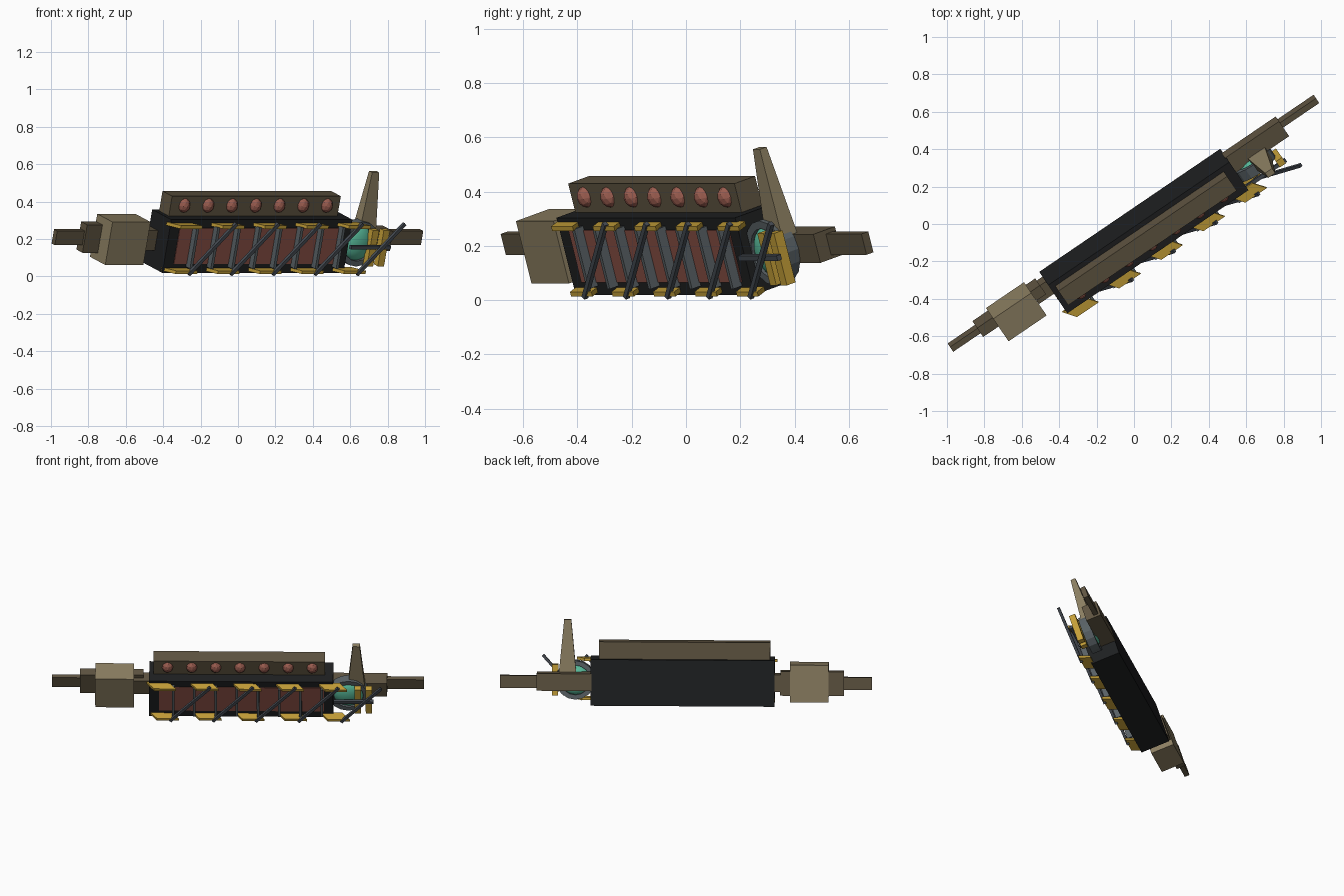
import bpy, bmesh
from math import radians, pi
from mathutils import Matrix, Vector

cube = bpy.data.objects.get("Cube")
if cube:
    bpy.data.objects.remove(cube, do_unlink=True)

# Whole assembly is turned about z and leans forward about its long axis
POSE = (Matrix.Translation((-0.003, 0.004, 0.21))
        @ Matrix.Rotation(radians(34.2), 4, 'Z') @ Matrix.Rotation(radians(16.8), 4, 'X'))


def material(name, r, g, b):
    m = bpy.data.materials.new(name)
    m.use_nodes = True
    m.diffuse_color = (r, g, b, 1)
    m.node_tree.nodes["Principled BSDF"].inputs["Base Color"].default_value = (r, g, b, 1)
    return m


BLACK = material("black", 0.013, 0.014, 0.015)
TAN = material("tan", 0.26, 0.21, 0.12)
BROWN = material("dark_brown", 0.115, 0.09, 0.053)
YELLOW = material("yellow", 0.56, 0.35, 0.04)
STEEL = material("steel", 0.10, 0.12, 0.13)
DARK = material("dark_steel", 0.06, 0.07, 0.085)
RED = material("brick_red", 0.25, 0.08, 0.06)
PINK = material("clay_red", 0.33, 0.11, 0.08)
TEAL = material("teal", 0.10, 0.50, 0.33)


def finish(bm, name, mat):
    """Pose the mesh and add it as an object."""
    mesh = bpy.data.meshes.new(name)
    bmesh.ops.recalc_face_normals(bm, faces=bm.faces)
    bm.transform(POSE)
    bm.to_mesh(mesh)
    bm.free()
    mesh.materials.append(mat)
    ob = bpy.data.objects.new(name, mesh)
    bpy.context.collection.objects.link(ob)
    return ob


def box(name, mat, along, out, up, taper=(1, 1), shear=0):
    """Box from (min, max) ranges along the length, toward the front and upward."""
    mid = [(r[0] + r[1]) / 2 for r in (along, out, up)]
    size = [r[1] - r[0] for r in (along, out, up)]
    bm = bmesh.new()
    bmesh.ops.create_cube(bm, size=1)
    for v in bm.verts:
        t = taper if v.co.z > 0 else (1, 1)
        x = mid[0] + v.co.x * size[0] * t[0] - v.co.y * shear
        y = -mid[1] + v.co.y * size[1] * t[1]
        v.co = (x, y, mid[2] + v.co.z * size[2])
    return finish(bm, name, mat)


def rod(name, mat, start, end, width):
    """Square rod between two (along, out, up) points."""
    p, q = (Vector((a, -b, c)) for a, b, c in (start, end))
    d = q - p
    bm = bmesh.new()
    bmesh.ops.create_cube(bm, size=1)
    bm.transform(Matrix.Translation((p + q) / 2) @ d.to_track_quat('Z', 'Y').to_matrix().to_4x4()
                 @ Matrix.Diagonal((width, width, d.length, 1)))
    return finish(bm, name, mat)


def ball(name, mat, centre, scale, detail):
    a, b, c = centre
    bm = bmesh.new()
    bmesh.ops.create_icosphere(bm, subdivisions=detail, radius=1)
    bm.transform(Matrix.Translation((a, -b, c)) @ Matrix.Diagonal((*scale, 1)))
    return finish(bm, name, mat)


def ring(name, mat, centre, outer, inner, depth, sides=16):
    """Flat ring facing the front."""
    bm = bmesh.new()
    profile = [(inner, -depth / 2), (outer, -depth / 2), (outer, depth / 2), (inner, depth / 2)]
    vs = [bm.verts.new((r, y, 0)) for r, y in profile]
    edges = [bm.edges.new((vs[i], vs[(i + 1) % 4])) for i in range(4)]
    bmesh.ops.spin(bm, geom=vs + edges, cent=(0, 0, 0), axis=(0, 1, 0),
                   angle=2 * pi, steps=sides, use_merge=True)
    bmesh.ops.remove_doubles(bm, verts=bm.verts, dist=0.0005)
    a, b, c = centre
    bm.transform(Matrix.Translation((a, -b, c)))
    return finish(bm, name, mat)


# Main body, roof rail and end pieces
box("main_body", BLACK, (-0.563, 0.608), (-0.026, 0.164), (-0.15, 0.147))
box("roof_box", BROWN, (-0.535, 0.555), (0.0, 0.096), (0.14, 0.258))
box("left_bar", BROWN, (0.60, 1.183), (-0.016, 0.016), (-0.04, 0.04))
box("right_bar", BROWN, (-1.183, -0.56), (-0.016, 0.016), (-0.04, 0.04))
box("right_collar", BROWN, (-1.006, -0.60), (-0.03, 0.03), (-0.078, 0.078))
box("right_neck", BROWN, (-0.66, -0.56), (-0.022, 0.06), (-0.055, 0.055))
box("right_block", TAN, (-0.907, -0.661), (-0.035, 0.117), (-0.12, 0.12))
box("left_block", BROWN, (0.60, 0.95), (-0.03, 0.07), (-0.055, 0.055))
box("tall_fin", TAN, (0.70, 0.81), (0.045, 0.115), (0.05, 0.39), taper=(0.41, 0.45))

# Row of bulbs on the roof box
for i in range(7):
    ball(f"bulb_{i + 1}", PINK, (-0.446 + i * 0.1535, 0.09, 0.206), (0.036, 0.036, 0.041), 2)

# Recessed-looking panel with upright fins
box("front_panel", RED, (-0.50, 0.55), (0.16, 0.168), (-0.10, 0.10))
for i in range(8):
    a = -0.41 + i * 0.135
    box(f"panel_fin_{i + 1}", STEEL, (a - 0.008, a + 0.008), (0.16, 0.205), (-0.115, 0.115))

# Repeating yellow tabs joined by slanted braces
STEP = 0.272
for i in range(5):
    low, high = 0.659 - i * STEP, 0.914 - i * STEP
    rod(f"brace_{i + 1}", DARK, (low, 0.215, -0.144), (high, 0.215, 0.14), 0.018)
    box(f"lower_tab_{i + 1}", YELLOW, (low - 0.11, low + 0.03), (0.15, 0.217), (-0.14, -0.122), shear=0.05)
    top = high - STEP
    box(f"upper_tab_{i + 1}", YELLOW, (top - 0.11, top + 0.03), (0.15, 0.217), (0.112, 0.13), shear=0.05)

# Round lens at the left end with its guard
ring("lens_ring", STEEL, (0.705, 0.10, 0), 0.125, 0.095, 0.06)
lens = ball("lens", TEAL, (0.705, 0.10, 0), (0.098, 0.05, 0.098), 3)
for p in lens.data.polygons:
    p.use_smooth = True
rod("lens_crossbar", DARK, (0.61, 0.185, 0), (0.865, 0.185, 0), 0.02)
for i, a in enumerate((0.765, 0.835)):
    box(f"lens_guard_{i + 1}", YELLOW, (a - 0.02, a + 0.02), (0.135, 0.175), (-0.11, 0.09))
